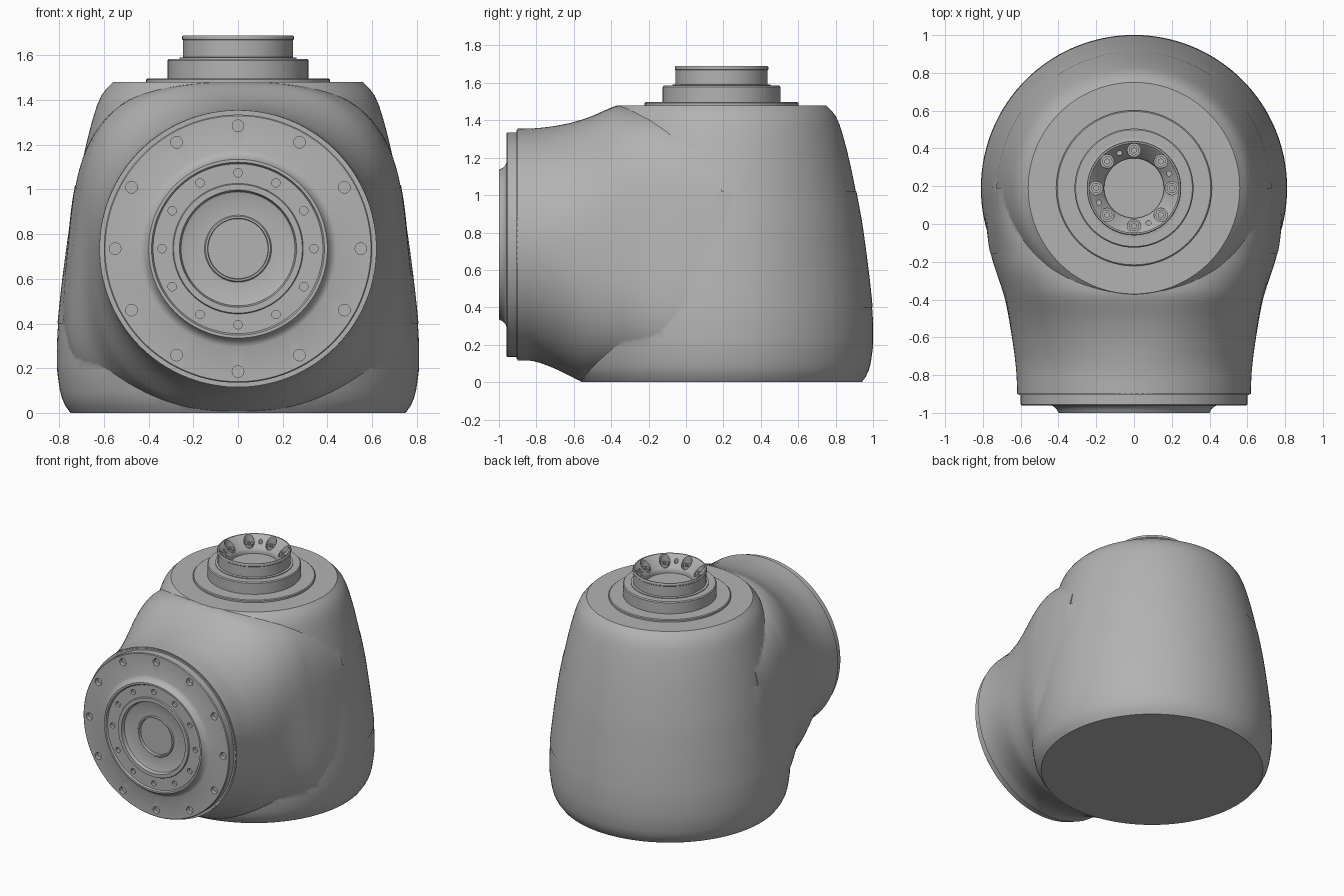
import bpy, bmesh, math
from mathutils import Vector, Matrix
from mathutils.bvhtree import BVHTree

cube = bpy.data.objects.get("Cube")
if cube:
    bpy.data.objects.remove(cube, do_unlink=True)

grey = bpy.data.materials.new("cast grey")
grey.use_nodes = True
grey.diffuse_color = (0.45, 0.45, 0.45, 1)
grey.node_tree.nodes["Principled BSDF"].inputs["Base Color"].default_value = (0.45, 0.45, 0.45, 1)

TOWER = Matrix.Translation((0, 0.19, 0))                                    # upright axis
FACE = Matrix.Translation((0, 0, 0.735)) @ Matrix.Rotation(math.pi / 2, 4, 'X')  # axis towards -y


def finish(name, bm, angle=30):
    bmesh.ops.recalc_face_normals(bm, faces=bm.faces)
    mesh = bpy.data.meshes.new(name)
    bm.to_mesh(mesh)
    bm.free()
    mesh.materials.append(grey)
    ob = bpy.data.objects.new(name, mesh)
    bpy.context.collection.objects.link(ob)
    smooth(ob, angle)
    return ob


def smooth(ob, angle=30):
    bpy.ops.object.select_all(action='DESELECT')
    ob.select_set(True)
    bpy.context.view_layer.objects.active = ob
    bpy.ops.object.shade_smooth_by_angle(angle=math.radians(angle))


def loft(name, rings, angle=30):
    """Skin a list of closed rings and cap both ends."""
    bm = bmesh.new()
    loops = [[bm.verts.new(p) for p in ring] for ring in rings]
    n = len(loops[0])
    for a, b in zip(loops, loops[1:]):
        for i in range(n):
            j = (i + 1) % n
            bm.faces.new((a[i], a[j], b[j], b[i]))
    bm.faces.new(loops[0])
    bm.faces.new(loops[-1])
    return finish(name, bm, angle)


def lathe(name, profile, frame, n=96, angle=30):
    turn = [2 * math.pi * i / n for i in range(n)]
    return loft(name, [[frame @ Vector((r * math.cos(t), r * math.sin(t), h)) for t in turn]
                       for r, h in profile], angle)


def curve(table, x):
    """Smooth interpolation through (x, value) points."""
    k = 0
    while k < len(table) - 2 and x > table[k + 1][0]:
        k += 1

    def slope(i):
        a, b = table[max(i - 1, 0)], table[min(i + 1, len(table) - 1)]
        return (b[1] - a[1]) / (b[0] - a[0])
    (x0, y0), (x1, y1) = table[k], table[k + 1]
    d = x1 - x0
    t = (x - x0) / d
    return (y0 * (1 + 2 * t) * (1 - t) ** 2 + slope(k) * d * t * (1 - t) ** 2
            + y1 * t * t * (3 - 2 * t) + slope(k + 1) * d * t * t * (t - 1))


def pegs(name, frame, count, ring, radius, low, high, start=0.0, sides=20):
    """Ring of cylinders, as bolts or as cutters."""
    bm = bmesh.new()
    for i in range(count):
        a = start + 2 * math.pi * i / count
        spot = Matrix.Translation((ring * math.cos(a), ring * math.sin(a), (low + high) / 2))
        bmesh.ops.create_cone(bm, cap_ends=True, segments=sides, radius1=radius, radius2=radius,
                              depth=high - low, matrix=frame @ spot)
    return finish(name, bm)


def boolean(ob, other, operation):
    mod = ob.modifiers.new(operation.lower(), 'BOOLEAN')
    mod.operation = operation
    mod.solver = 'EXACT'
    mod.object = other
    bpy.ops.object.select_all(action='DESELECT')
    ob.select_set(True)
    bpy.context.view_layer.objects.active = ob
    bpy.ops.object.modifier_apply(modifier=mod.name)
    bpy.data.objects.remove(other, do_unlink=True)
    smooth(ob)


# Main housing: tapered round tower
side = [(0.1, 0.797), (0.2, 0.81), (0.4, 0.805), (0.8, 0.757), (1.0, 0.722),
        (1.2, 0.68), (1.36, 0.637), (1.42, 0.612)]
profile = [(0.75, 0), (0.772, 0.03), (0.788, 0.065)]
profile += [(curve(side, 0.1 + 1.32 * i / 30), 0.1 + 1.32 * i / 30) for i in range(31)]
profile += [(0.59, 1.45), (0.56, 1.48)]
housing = lathe("housing", profile, TOWER, 128)

# Flared neck: round at the flange, squarer and tapered where it meets the tower
top = [(-0.9, 1.355), (-0.8, 1.358), (-0.7, 1.37), (-0.6, 1.391), (-0.5, 1.424), (-0.4, 1.468),
       (-0.36, 1.479), (-0.25, 1.473), (-0.1, 1.45), (0.19, 1.36)]
bottom = [(-0.9, 0.115), (-0.82, 0.113), (-0.7, 0.072), (-0.6, 0.022), (-0.55, 0.003),
          (-0.4, 0.004), (-0.1, 0.03), (0.19, 0.12)]
width = [(-0.9, 0.62), (-0.8, 0.622), (-0.7, 0.632), (-0.6, 0.646), (-0.4, 0.68), (-0.2, 0.73),
         (0, 0.757), (0.19, 0.762)]
power = [(-0.9, 2), (-0.7, 2.1), (-0.4, 2.75), (-0.16, 3.8), (0.19, 4)]
rings = []
for s in range(41):
    y = -0.9 + 1.09 * s / 40
    hi, lo, w, e = (curve(t, y) for t in (top, bottom, width, power))
    lean = 0.13 * min(1, (y + 0.9) / 0.75) ** 2
    ring = []
    for i in range(128):
        a = 2 * math.pi * (i + 0.5) / 128
        c, sn = math.cos(a), math.sin(a)
        x = w * math.copysign(abs(c) ** (2 / e), c)
        dz = (hi - lo) / 2 * math.copysign(abs(sn) ** (2 / e), sn)
        ring.append(Vector((x * (1 - lean * dz), y, (hi + lo) / 2 + dz)))
    rings.append(ring)
boolean(housing, loft("neck", rings), 'UNION')

# Wrap-around side panel: thin plate laid on the housing
tree = BVHTree.FromObject(housing, bpy.context.evaluated_depsgraph_get())
path = []
for i in range(15):
    path.append((1.2, -0.16 + 0.35 * (1 - math.cos(math.pi / 2 * i / 14)), 1, 0))
for i in range(1, 64):
    a = math.pi * i / 64
    path.append((1.2 * math.cos(a), 0.19 + 1.2 * math.sin(a), math.cos(a), math.sin(a)))
path += [(-x, y, -dx, dy) for x, y, dx, dy in path[14::-1]]
bm = bmesh.new()
columns = []
for x, y, dx, dy in path:
    inset = max(0, 0.0 - y) if dy < 0.01 else 0
    half = 0.31 - 0.14 * (1 - math.sqrt(max(0, 1 - (inset / 0.16) ** 2)))
    out = Vector((dx, dy, 0))
    column = []
    for k in range(17):
        start = Vector((x, y, 0.71 + half * (k / 8 - 1)))
        hit = tree.ray_cast(start, -out)[0]
        column.append(bm.verts.new((hit if hit else start - out * 0.45) + out * 0.003))
    columns.append(column)
for a, b in zip(columns, columns[1:]):
    for k in range(16):
        bm.faces.new((a[k], b[k], b[k + 1], a[k + 1]))
finish("side_panel", bm)

# Front flange with stepped hub and recessed centre
flange = lathe("front_flange", [
    (0.55, 0.88), (0.612, 0.88), (0.612, 0.905), (0.6, 0.905), (0.6, 0.955), (0.595, 0.96),
    (0.44, 0.96), (0.425, 0.966), (0.41, 0.98), (0.4, 1.0), (0.387, 1.0), (0.38, 0.988),
    (0.292, 0.988), (0.288, 0.996), (0.262, 0.996), (0.255, 0.97), (0.245, 0.965),
    (0.15, 0.965), (0.145, 0.972), (0.136, 0.972), (0.134, 0.95)], FACE, 128)
boolean(flange, pegs("flange_holes", FACE, 12, 0.55, 0.026, 0.93, 1.02), 'DIFFERENCE')
boolean(flange, pegs("hub_holes", FACE, 12, 0.34, 0.019, 0.965, 1.02), 'DIFFERENCE')

# Top collar with conical socket
collar = lathe("top_collar", [
    (0.4, 1.47), (0.412, 1.47), (0.412, 1.492), (0.406, 1.497), (0.315, 1.497), (0.315, 1.578),
    (0.309, 1.585), (0.262, 1.585), (0.262, 1.59), (0.246, 1.592), (0.246, 1.668), (0.25, 1.672),
    (0.25, 1.684), (0.246, 1.69), (0.238, 1.69), (0.165, 1.615), (0.158, 1.6), (0.158, 1.58)], TOWER)
boolean(collar, pegs("bolt_pockets", TOWER, 8, 0.2, 0.036, 1.615, 1.75), 'DIFFERENCE')
boolean(collar, pegs("pin_holes", TOWER, 4, 0.2, 0.013, 1.61, 1.75, math.pi / 8), 'DIFFERENCE')
bolts = pegs("collar_bolts", TOWER, 8, 0.2, 0.027, 1.6, 1.637)
boolean(bolts, pegs("bolt_sockets", TOWER, 8, 0.2, 0.014, 1.622, 1.7, 0, 6), 'DIFFERENCE')
